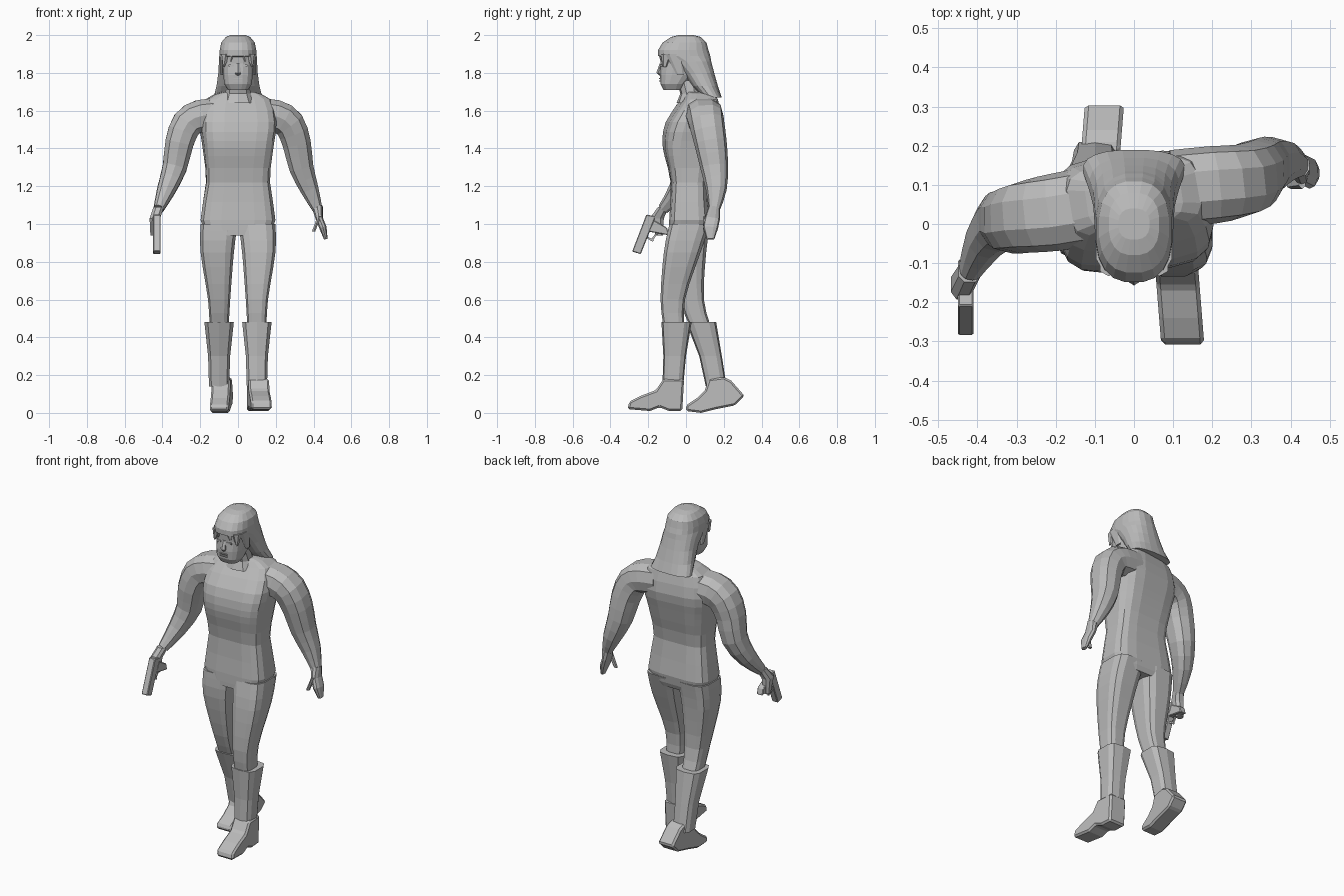
import bpy, bmesh, math
from mathutils import Vector, Matrix

cube = bpy.data.objects.get("Cube")
if cube:
    bpy.data.objects.remove(cube, do_unlink=True)

colour = (.5, .5, .5, 1)
grey = bpy.data.materials.new("plain grey")
grey.use_nodes = True
grey.diffuse_color = colour
grey.node_tree.nodes["Principled BSDF"].inputs["Base Color"].default_value = colour


def finish(name, bm, bevel=0):
    """Turn a bmesh into a grey object, with its edges softened if asked."""
    bmesh.ops.recalc_face_normals(bm, faces=bm.faces)
    mesh = bpy.data.meshes.new(name)
    bm.to_mesh(mesh)
    bm.free()
    mesh.materials.append(grey)
    obj = bpy.data.objects.new(name, mesh)
    bpy.context.collection.objects.link(obj)
    if bevel:
        modifier = obj.modifiers.new("soft edges", 'BEVEL')
        modifier.width = bevel
        modifier.segments = 1


def refine(rows, steps):
    """Pass a smooth curve through a few key sections."""
    result = []
    last = len(rows) - 1
    for i in range(last):
        before, start = rows[max(i - 1, 0)], rows[i]
        end, after = rows[i + 1], rows[min(i + 2, last)]
        for step in range(steps):
            t = step / steps
            bend = (end - before) * (t * (1 - t) ** 2) - (after - start) * (t * t * (1 - t))
            ease = t * t * (3 - 2 * t)
            result.append(start.lerp(end, ease) + bend / 2)
    return result + [rows[last]]


def signed_power(value, exponent):
    return math.copysign(abs(value) ** exponent, value)


def loft(name, rows, sides=10, power=2.5, steps=1, follow=False, twist=None):
    """Skin over sections given as x, y, z, half width, half depth."""
    bm = bmesh.new()
    rows = refine([Vector(row) for row in rows], steps)
    points = [Vector(row[:3]) for row in rows]
    rings = []
    for i, (point, row) in enumerate(zip(points, rows)):
        across, deep = Vector((1, 0, 0)), Vector((0, 1, 0))
        if follow:
            along = points[min(i + 1, len(points) - 1)] - points[max(i - 1, 0)]
            along.normalize()
            deep = (deep - along * deep.dot(along)).normalized()
            across = deep.cross(along)
        turn = Matrix.Rotation(twist(point.z) if twist else 0, 3, 'Z')
        ring = []
        for k in range(sides):
            angle = math.tau * (k + .5) / sides
            u = signed_power(math.cos(angle), 2 / power) * row[3]
            v = signed_power(math.sin(angle), 2 / power) * row[4]
            ring.append(bm.verts.new(point + turn @ (across * u + deep * v)))
        rings.append(ring)
    for lower, upper in zip(rings, rings[1:]):
        for k in range(sides):
            j = (k + 1) % sides
            bm.faces.new((lower[k], lower[j], upper[j], upper[k]))
    bm.faces.new(rings[0])
    bm.faces.new(rings[-1])
    finish(name, bm)


def stack(name, rows, **options):
    """Loft on the centre line from sections given as z, half width, front, back."""
    sections = [(0, (front + back) / 2, z, half, (back - front) / 2)
                for z, half, front, back in rows]
    loft(name, sections, **options)


def side_profile(name, outline, x, half, bevel, shear=0):
    """Give thickness across x to an outline in y and z."""
    bm = bmesh.new()
    left, right = [[bm.verts.new((x + shear * y + offset, y, z)) for y, z in outline]
                   for offset in (half, -half)]
    bm.faces.new(left)
    bm.faces.new(right)
    for k in range(len(outline)):
        bm.faces.new((left[k - 1], left[k], right[k], right[k - 1]))
    finish(name, bm, bevel)


def box(name, location, size, tilt=0):
    bm = bmesh.new()
    place = Matrix.Translation(location) @ Matrix.Rotation(math.radians(tilt), 4, 'X')
    bmesh.ops.create_cube(bm, size=1, matrix=place @ Matrix.Diagonal((*size, 1)))
    finish(name, bm)


def limb(name, sign, shape, sway, depth=1, **options):
    """Mirror a shared limb shape (x, z, radius) and sway it in y for each side."""
    sections = [(sign * x, y, z, radius, radius * depth)
                for (x, z, radius), y in zip(shape, sway)]
    loft(name, sections, **options)


# Torso with the chest turned slightly, and neck
def chest_twist(z):
    return max(z - 1.1, 0) / 4


stack("torso", [(1.7, .08, 0, .13), (1.66, .17, -.02, .16), (1.54, .2, -.1, .18),
                (1.44, .19, -.12, .16), (1.36, .18, -.11, .14), (1.22, .17, -.08, .11),
                (1.02, .2, -.09, .13), (.94, .16, -.09, .11)],
      sides=16, power=4, steps=2, twist=chest_twist)
stack("neck", [(1.64, .09, -.05, .11), (1.69, .07, -.03, .08), (1.76, .06, -.05, .07)])

# Matching limb shapes
leg_shape = [(.1, 1, .1), (.11, .85, .09), (.1, .6, .06), (.1, .42, .05)]
boot_shape = [(.1, .48, .08), (.1, .3, .06), (.1, .14, .055)]
arm_shape = [(.1, 1.58, .09), (.2, 1.57, .09), (.27, 1.53, .085), (.31, 1.43, .078),
             (.335, 1.3, .067), (.38, 1.18, .05), (.42, 1.08, .028)]

# Left side steps forward, right side trails; the right arm reaches forward
poses = {
    "left": (1, [.02, -.02, -.07, -.06], [-.05, -.06, -.07],
             [.09, .1, .11, .13, .15, .16, .15]),
    "right": (-1, [.02, .01, .03, .09], [.08, .13, .16],
              [.05, .03, .02, .01, .01, -.04, -.12]),
}
for side, (sign, leg_sway, boot_sway, arm_sway) in poses.items():
    limb(side + "_leg", sign, leg_shape, leg_sway, sides=12, power=3.6, steps=3, depth=1.1)
    limb(side + "_boot_shaft", sign, boot_shape, boot_sway, power=3.6)
    limb(side + "_arm", sign, arm_shape, arm_sway, steps=2, depth=1.1, follow=True)

# Feet: the left flat, the right with its heel lifted
side_profile("left_foot", [(-.12, .18), (-.16, .12), (-.24, .09), (-.3, .06), (-.31, .02),
                           (-.19, .01), (-.14, .03), (-.09, .01), (-.02, .01), (-.01, .18)],
             x=.1, half=.055, bevel=.01, shear=-.08)
side_profile("right_foot", [(.12, .18), (.1, .12), (.06, .08), (0, .04), (0, .01), (.08, 0),
                            (.16, .02), (.26, .04), (.31, .09), (.24, .17), (.2, .19)],
             x=-.1, half=.05, bevel=.01, shear=.08)

# Hands
loft("left_hand", [(.42, .15, 1.09, .03, .03), (.43, .14, 1.03, .02, .04),
                   (.45, .13, .98, .02, .04), (.465, .13, .92, .01, .02)], follow=True)
loft("left_thumb", [(.43, .11, 1.04, .01, .02), (.4, .1, .96, .01, .01)], sides=6)
loft("right_hand", [(-.42, -.12, 1.09, .03, .03), (-.44, -.155, 1.03, .03, .04),
                    (-.445, -.14, .94, .02, .02)], sides=8)

# Pistol pointing down and forward
side_profile("pistol_body", [(-.21, 1.05), (-.16, 1.04), (-.24, .84), (-.285, .855)],
             x=-.43, half=.02, bevel=.004)
side_profile("pistol_grip", [(-.17, 1.02), (-.1, .98), (-.09, .94), (-.2, .96)],
             x=-.43, half=.02, bevel=.004)
box("guard_front", (-.43, -.19, .92), (.01, .04, .01), tilt=-30)
box("guard_back", (-.43, -.17, .93), (.01, .04, .01), tilt=55)

# Head and face
stack("head", [(1.71, .055, -.12, -.02), (1.74, .073, -.135, 0), (1.79, .08, -.14, .05),
               (1.85, .083, -.135, .07), (1.92, .085, -.14, .07)], sides=16, power=2.8)
stack("nose", [(1.85, .01, -.14, -.11), (1.8, .018, -.157, -.11), (1.785, .01, -.14, -.11)],
      sides=6)
for lip, height in (("upper_lip", 1.77), ("lower_lip", 1.757)):
    box(lip, (0, -.135, height), (.05, .015, .006))

# Long hair sweeping back
stack("hair", [(2, .04, -.04, .04), (1.99, .065, -.08, .08), (1.96, .09, -.125, .11),
               (1.92, .098, -.15, .12), (1.89, .1, -.15, .13), (1.86, .102, -.08, .135),
               (1.8, .105, -.02, .15), (1.73, .115, .03, .17), (1.67, .13, .09, .19)], sides=20)

# Eyes and locks of hair on both sides of the face
for side, sign in (("left", 1), ("right", -1)):
    box(side + "_eye", (sign * .035, -.132, 1.84), (.03, .01, .01))
    loft(side + "_side_lock", [(sign * .085, -.06, 1.9, .014, .05),
                               (sign * .086, -.03, 1.79, .006, .02)], sides=6)
    for lock, x, drop in (("inner", .03, .04), ("outer", .065, .07)):
        y = -.125 + x / 3
        loft(f"{side}_{lock}_fringe", [(sign * x, y, 1.9, .025, .03),
                                       (sign * (x + .01), y - .01, 1.9 - drop, .004, .01)], sides=6)
